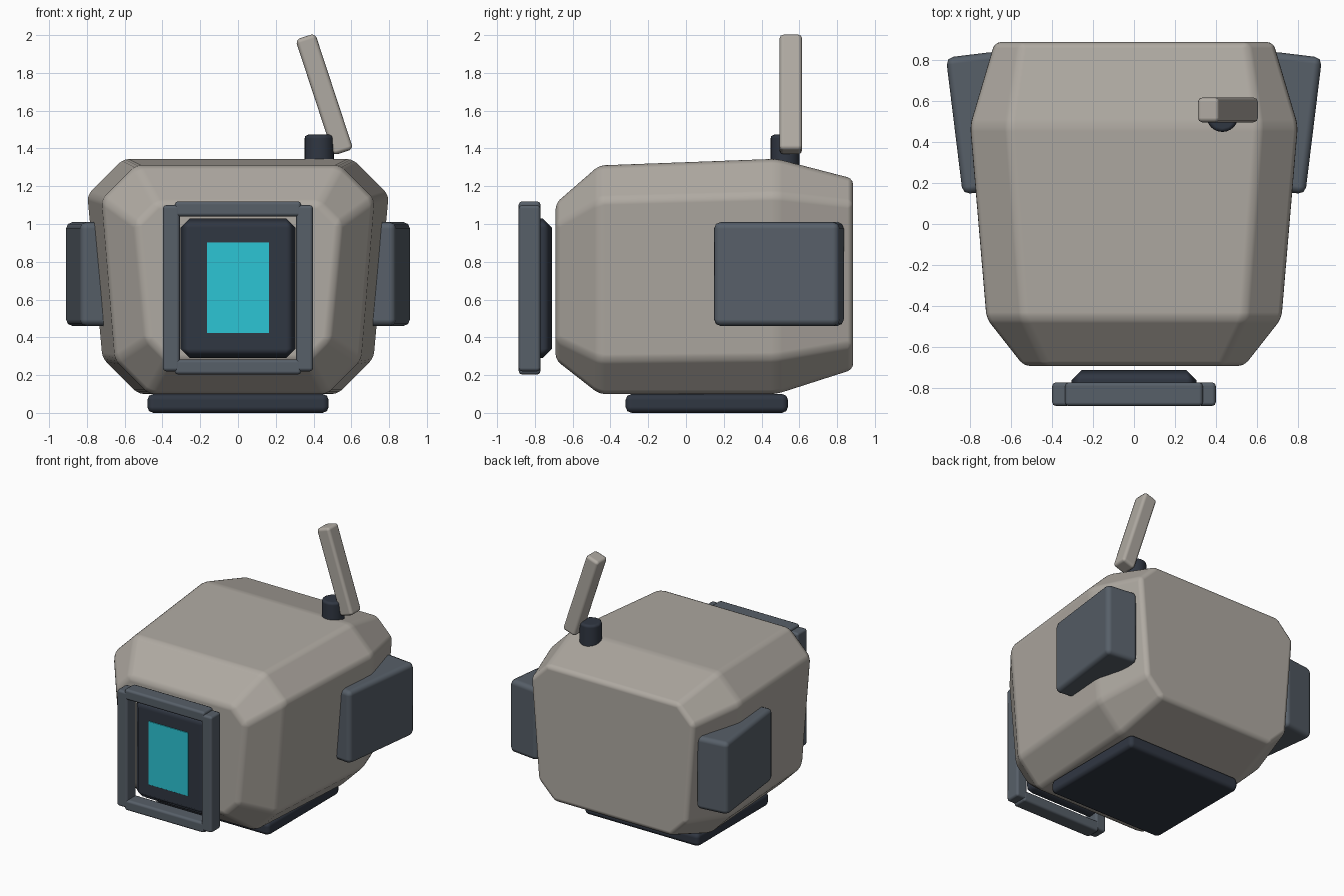
import bpy, bmesh, math

if "Cube" in bpy.data.objects:
    bpy.data.objects.remove(bpy.data.objects["Cube"])


def material(name, color):
    m = bpy.data.materials.new(name)
    m.diffuse_color = (*color, 1)
    m.use_nodes = True
    m.node_tree.nodes["Principled BSDF"].inputs["Base Color"].default_value = m.diffuse_color
    return m


BEIGE = material("warm_grey_shell", (0.43, 0.40, 0.36))
SLATE = material("slate_grey", (0.095, 0.115, 0.14))
DARK = material("dark_navy", (0.03, 0.038, 0.055))
CYAN = material("cyan_glow", (0.025, 0.56, 0.66))


def finish(name, bm, mat, bevel=0.0, segments=2, angle=40):
    bmesh.ops.recalc_face_normals(bm, faces=bm.faces[:])
    mesh = bpy.data.meshes.new(name)
    bm.to_mesh(mesh)
    bm.free()
    mesh.materials.append(mat)
    ob = bpy.data.objects.new(name, mesh)
    bpy.context.collection.objects.link(ob)
    bpy.ops.object.select_all(action='DESELECT')
    ob.select_set(True)
    bpy.context.view_layer.objects.active = ob
    bpy.ops.object.shade_smooth_by_angle(angle=math.radians(angle))
    if bevel:
        mod = ob.modifiers.new("edge_bevel", 'BEVEL')
        mod.width = bevel
        mod.segments = segments
        mod.limit_method = 'ANGLE'
        mod.angle_limit = math.radians(12)
        mod.harden_normals = True
    return ob


def box(name, center, size, mat, bevel=0.02, segments=2, rot=(0, 0, 0), angle=40):
    bm = bmesh.new()
    bmesh.ops.create_cube(bm, size=1)
    bmesh.ops.scale(bm, vec=size, verts=bm.verts[:])
    ob = finish(name, bm, mat, bevel, segments, angle)
    ob.location = center
    ob.rotation_euler = rot
    return ob


# Shell: chamfered cross-sections lofted from front to back
# y, bottom, top, half width high, half width low, corner cut
SECTIONS = [
    (-0.69, 0.28, 1.11, 0.54, 0.48, 0.11),
    (-0.46, 0.10, 1.31, 0.72, 0.65, 0.18),
    (0.48, 0.10, 1.345, 0.80, 0.72, 0.19),
    (0.885, 0.23, 1.24, 0.68, 0.62, 0.13),
]
bm = bmesh.new()
rings = []
for y, zb, zt, wt, wb, c in SECTIONS:
    half = [(wb - c, zb), (wb, zb + c), (wt, zt - c), (wt - c, zt)]
    outline = half + [(-x, z) for x, z in reversed(half)]
    rings.append([bm.verts.new((x, y, z)) for x, z in outline])
for a, b in zip(rings, rings[1:]):
    for i in range(8):
        j = (i + 1) % 8
        bm.faces.new((a[i], a[j], b[j], b[i]))
bm.faces.new(rings[0])
bm.faces.new(rings[-1])
finish("head_shell", bm, BEIGE, 0.03, 3, 60)

# Base pad under the shell
box("base_pad", (0, 0.11, 0.05), (0.96, 0.86, 0.10), DARK, 0.032, 2)

# Side pods, splayed outward to the back
for side, label in ((1, "right"), (-1, "left")):
    box(label + "_side_pod", (side * 0.75, 0.492, 0.735), (0.25, 0.67, 0.55),
        SLATE, 0.035, 2, (0, 0, -side * math.radians(7)))
    # Upright bars of the face frame
    box(label + "_frame_bar", (side * 0.353, -0.828, 0.66), (0.09, 0.115, 0.88), SLATE, 0.018)

# Cross bars of the face frame
for z, label in ((1.08, "top"), (0.243, "bottom")):
    box(label + "_frame_bar", (0, -0.828, z), (0.67, 0.115, 0.08), SLATE, 0.018)

# Face panel and glowing screen
box("face_panel", (0, -0.77, 0.66), (0.61, 0.12, 0.74), DARK, 0.05, 1)
box("screen", (0, -0.831, 0.662), (0.33, 0.009, 0.48), CYAN, 0.002, 1)

# Antenna socket
bm = bmesh.new()
bmesh.ops.create_cone(bm, cap_ends=True, segments=12, radius1=0.08, radius2=0.08, depth=0.19)
socket = finish("antenna_socket", bm, DARK, 0.02, 2)
socket.location = (0.43, 0.525, 1.378)

# Tilted antenna rod
box("antenna", (0.457, 0.555, 1.686), (0.11, 0.12, 0.645), BEIGE, 0.022, 2,
    (0, -math.radians(18.2), 0))
